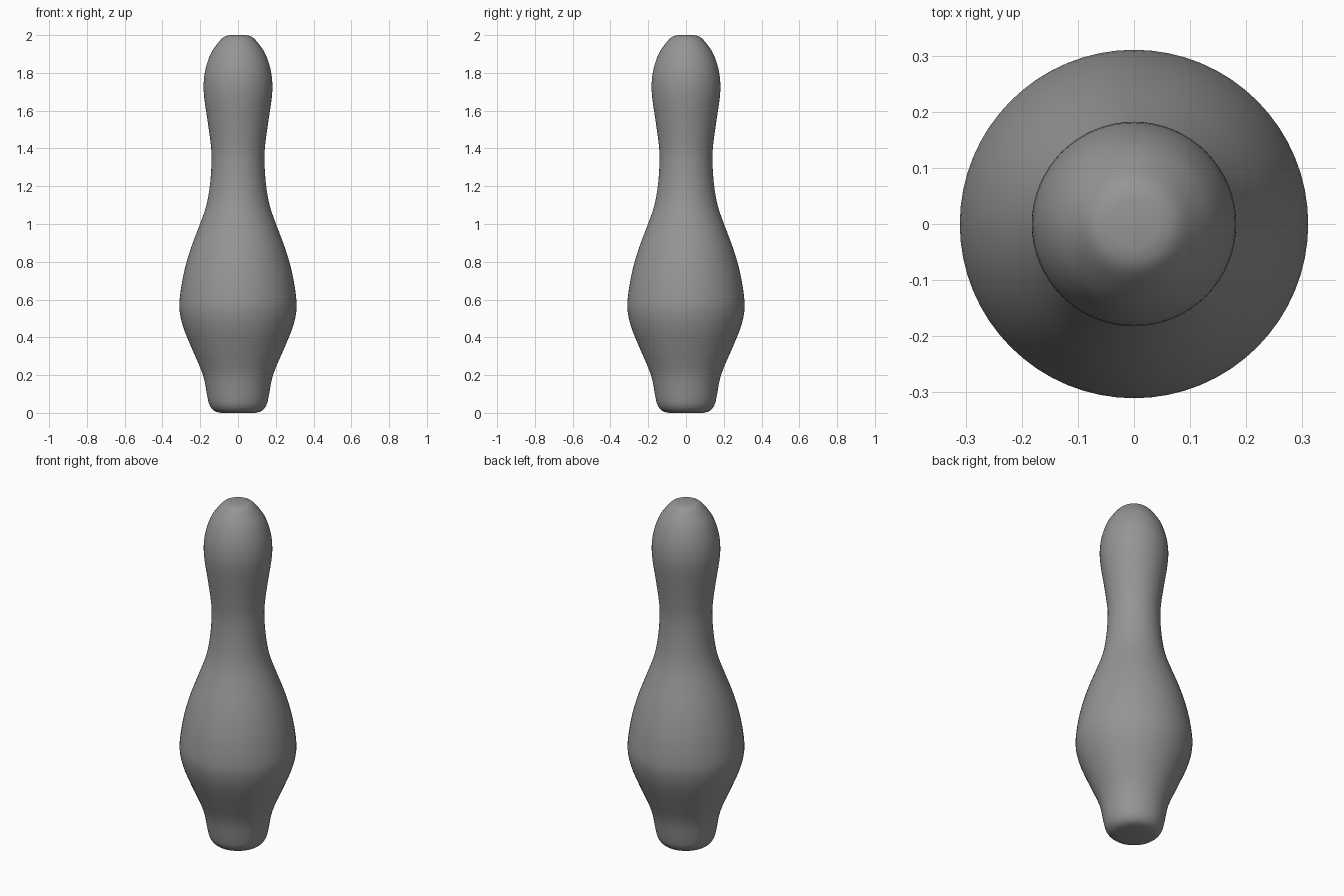
import bpy
import bmesh
import math

cube = bpy.data.objects.get("Cube")
if cube:
    bpy.data.objects.remove(cube, do_unlink=True)

SEGMENTS = 64
STEPS = 3

# Silhouette as (radius, height) from base to crown
profile = [
    (0.09, 0), (0.125, 0.01), (0.15, 0.04), (0.163, 0.09), (0.185, 0.2),
    (0.235, 0.32), (0.285, 0.44), (0.308, 0.53), (0.308, 0.61),
    (0.287, 0.74), (0.25, 0.87), (0.205, 0.99), (0.167, 1.1), (0.147, 1.22),
    (0.14, 1.34), (0.144, 1.42), (0.16, 1.54), (0.178, 1.66),
    (0.182, 1.74), (0.172, 1.82), (0.145, 1.9), (0.105, 1.96),
    (0.075, 1.99), (0.045, 2),
]


def smooth_profile(points):
    """Catmull-Rom curve through the profile points."""
    padded = [points[0], *points, points[-1]]
    result = []
    for a, b, c, d in zip(padded, padded[1:], padded[2:], padded[3:]):
        for i in range(STEPS):
            t = i / STEPS
            result.append(tuple(
                q + 0.5 * t * (r - p + t * (2 * p - 5 * q + 4 * r - s
                                            + t * (3 * (q - r) + s - p)))
                for p, q, r, s in zip(a, b, c, d)))
    return result + [points[-1]]


# Pin body: rings of the profile joined by quads, closed at both ends
bm = bmesh.new()
rings = []
for radius, height in smooth_profile(profile):
    angles = [math.tau * i / SEGMENTS for i in range(SEGMENTS)]
    rings.append([bm.verts.new((radius * math.cos(a), radius * math.sin(a), height))
                  for a in angles])
for low, high in zip(rings, rings[1:]):
    for i in range(SEGMENTS):
        j = (i + 1) % SEGMENTS
        bm.faces.new((low[i], low[j], high[j], high[i]))
bm.faces.new(rings[0][::-1])
bm.faces.new(rings[-1])
for face in bm.faces:
    face.smooth = True

mesh = bpy.data.meshes.new("pin_body")
bm.to_mesh(mesh)
bm.free()
pin = bpy.data.objects.new("pin_body", mesh)
bpy.context.collection.objects.link(pin)

# Plain grey finish
grey = bpy.data.materials.new("grey")
grey.use_nodes = True
colour = (0.3, 0.3, 0.3, 1)
grey.diffuse_color = colour
grey.node_tree.nodes["Principled BSDF"].inputs["Base Color"].default_value = colour
mesh.materials.append(grey)
